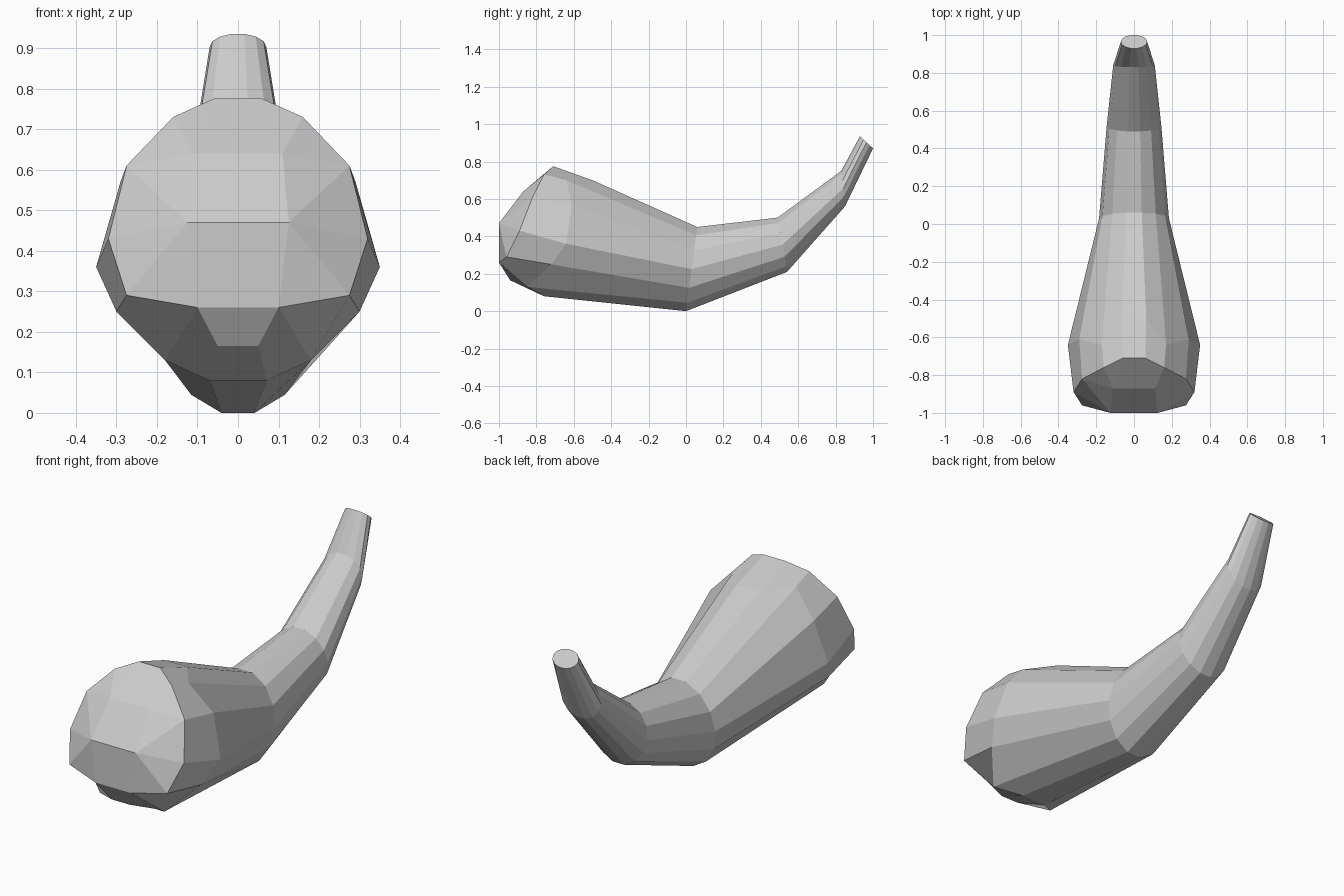
import bpy
import bmesh
from math import sin, cos, pi
from mathutils import Vector

cube = bpy.data.objects.get("Cube")
if cube:
    bpy.data.objects.remove(cube, do_unlink=True)

HALF = 7  # section points on each side of the centre plane


def make_material(name, colour):
    mat = bpy.data.materials.new(name)
    mat.use_nodes = True
    mat.diffuse_color = colour
    mat.node_tree.nodes["Principled BSDF"].inputs["Base Color"].default_value = colour
    return mat


def oval_half(top, bottom, width):
    """Half of a tilted oval section, listed from its top to its bottom."""
    top, bottom = Vector((0, *top)), Vector((0, *bottom))
    centre = (top + bottom) / 2
    reach = (top - bottom) / 2 / cos(pi / HALF / 2)
    points = []
    for k in range(HALF):
        angle = (k + 0.5) * pi / HALF
        points.append(centre + reach * cos(angle) + Vector((width * sin(angle), 0, 0)))
    return points


def mirrored_ring(bm, half):
    """Vertices down the left side, then up the right side."""
    left = [bm.verts.new(p) for p in half]
    right = [bm.verts.new((-p[0], p[1], p[2])) for p in reversed(half)]
    return left + right


def bridge(bm, first, second):
    count = len(first)
    for i in range(count):
        j = (i + 1) % count
        bm.faces.new((first[i], first[j], second[j], second[i]))


def dome(bm, rim, upper, lower):
    """Faceted front of the bulb, closing the slanted rim."""
    sides = []
    for sign, edge in ((1, rim[:HALF]), (-1, rim[:HALF - 1:-1])):
        u, v = [bm.verts.new((sign * p[0], p[1], p[2])) for p in (upper, lower)]
        fan = [(0, 1, u), (1, 2, u), (2, 3, v), (3, 4, v), (4, 5, v)]
        for a, b, hub in fan:
            bm.faces.new((edge[a], edge[b], hub))
        bm.faces.new((edge[2], v, u))
        sides.append((edge[0], u, v, edge[5], edge[6]))
    # centre strip joining both sides
    a, b = sides
    for i in range(len(a) - 1):
        bm.faces.new((a[i], a[i + 1], b[i + 1], b[i]))


# slanted rim of the blunt front end
rim_half = [(0.06, -0.71, 0.775), (0.16, -0.76, 0.73), (0.275, -0.82, 0.61),
            (0.32, -0.89, 0.43), (0.275, -0.96, 0.29), (0.1, -1, 0.26),
            (0.05, -0.94, 0.165)]
# widest part of the bulb
bulge_half = [(0.065, -0.5, 0.7), (0.17, -0.64, 0.7), (0.29, -0.61, 0.57),
              (0.35, -0.64, 0.36), (0.3, -0.72, 0.25), (0.18, -0.85, 0.13),
              (0.07, -0.76, 0.08)]
# curved tapering neck: top, bottom and half width of each section
neck = [((0.06, 0.45), (0, 0), 0.185),
        ((0.49, 0.5), (0.54, 0.21), 0.145),
        ((0.83, 0.75), (0.85, 0.56), 0.11),
        ((0.93, 0.935), (1, 0.87), 0.07)]

bm = bmesh.new()
halves = [rim_half, bulge_half] + [oval_half(*section) for section in neck]
rings = [mirrored_ring(bm, half) for half in halves]
for first, second in zip(rings, rings[1:]):
    bridge(bm, first, second)
dome(bm, rings[0], (0.11, -0.87, 0.64), (0.125, -1, 0.47))
bm.faces.new(rings[-1])
bmesh.ops.recalc_face_normals(bm, faces=bm.faces[:])

mesh = bpy.data.meshes.new("curved_body")
bm.to_mesh(mesh)
bm.free()
mesh.materials.append(make_material("plain grey", (0.6, 0.6, 0.6, 1)))
body = bpy.data.objects.new("curved_body", mesh)
bpy.context.collection.objects.link(body)
